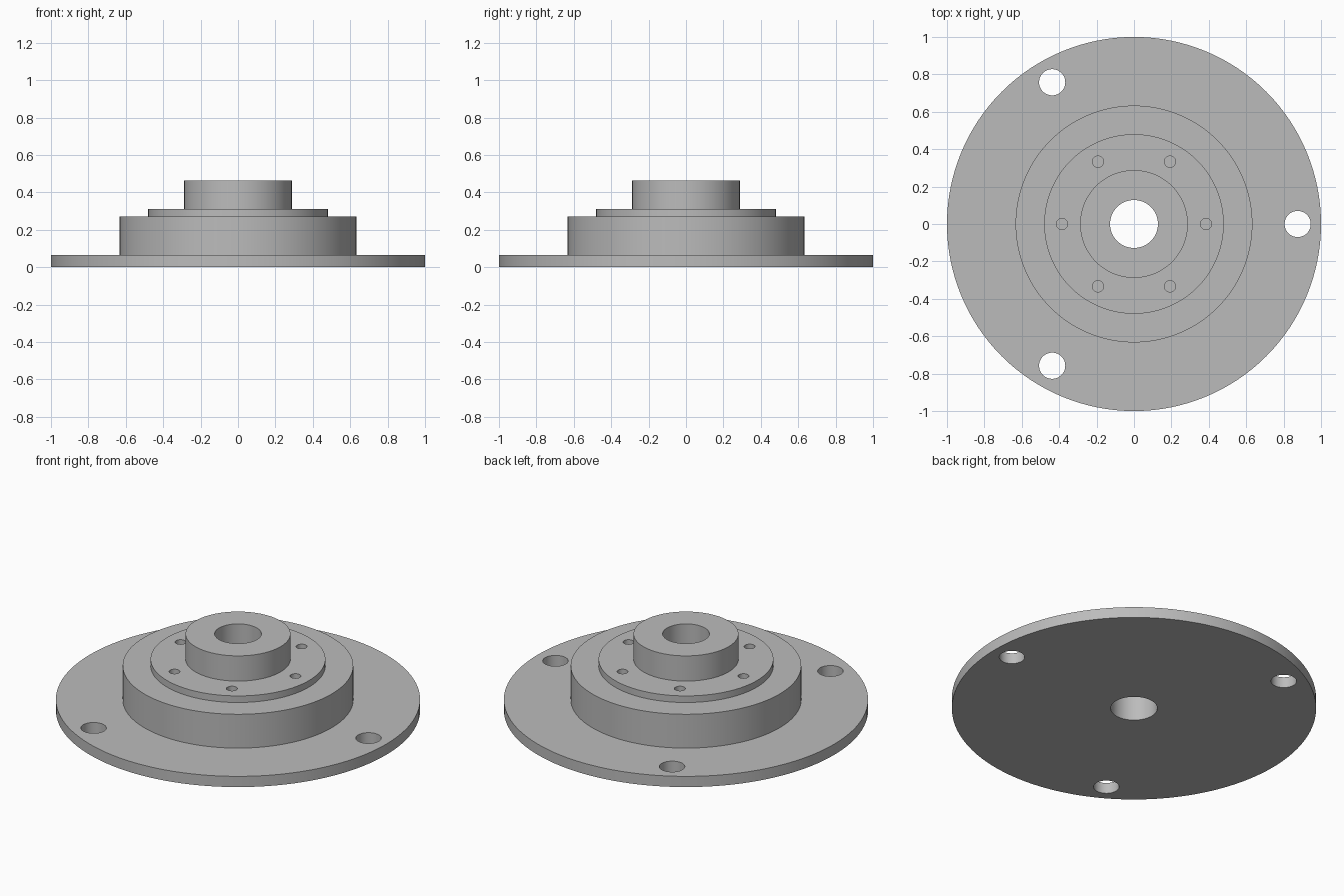
import bpy, bmesh, math
from mathutils import Matrix

old = bpy.data.objects.get("Cube")
if old:
    bpy.data.objects.remove(old, do_unlink=True)

GREY = (0.5, 0.5, 0.5, 1.0)
metal = bpy.data.materials.new("grey_metal")
metal.use_nodes = True
metal.diffuse_color = GREY
metal.node_tree.nodes["Principled BSDF"].inputs["Base Color"].default_value = GREY


def to_object(name, bm):
    bmesh.ops.recalc_face_normals(bm, faces=bm.faces[:])
    mesh = bpy.data.meshes.new(name)
    bm.to_mesh(mesh)
    bm.free()
    mesh.materials.append(metal)
    obj = bpy.data.objects.new(name, mesh)
    bpy.context.collection.objects.link(obj)
    return obj


def lathe(name, profile, steps=128):
    """Spin a closed (radius, height) outline around the z axis."""
    bm = bmesh.new()
    verts = [bm.verts.new((r, 0, z)) for r, z in profile]
    edges = [bm.edges.new((v, verts[(i + 1) % len(verts)])) for i, v in enumerate(verts)]
    bmesh.ops.spin(bm, geom=verts + edges, cent=(0, 0, 0), axis=(0, 0, 1),
                   angle=math.tau, steps=steps, use_duplicate=False)
    bmesh.ops.remove_doubles(bm, verts=bm.verts[:], dist=1e-4)
    return to_object(name, bm)


def drill_ring(bm, count, ring_radius, radius, z_low, z_high):
    """Add evenly spaced drill cylinders on a circle."""
    for i in range(count):
        angle = math.tau * i / count
        place = Matrix.Translation((ring_radius * math.cos(angle),
                                    ring_radius * math.sin(angle), (z_low + z_high) / 2))
        bmesh.ops.create_cone(bm, cap_ends=True, segments=48, radius1=radius,
                              radius2=radius, depth=z_high - z_low, matrix=place)


# Stepped flange: base plate, body, raised ring and bored hub
bore, hub, ring, body, plate = 0.128, 0.288, 0.48, 0.633, 1.0
plate_top, body_top, ring_top, hub_top = 0.065, 0.27, 0.31, 0.463
flange = lathe("stepped_flange", [
    (bore, 0), (plate, 0), (plate, plate_top), (body, plate_top),
    (body, body_top), (ring, body_top), (ring, ring_top),
    (hub, ring_top), (hub, hub_top), (bore, hub_top)])

# Mounting holes go through the plate, the smaller bolt holes are blind
bm = bmesh.new()
drill_ring(bm, 3, 0.875, 0.07, -0.1, 0.2)
drill_ring(bm, 6, 0.385, 0.03, 0.17, 0.4)
drills = to_object("hole_drills", bm)
drills.hide_render = True

cut = flange.modifiers.new("holes", 'BOOLEAN')
cut.operation = 'DIFFERENCE'
cut.solver = 'EXACT'
cut.object = drills

bpy.ops.object.select_all(action='DESELECT')
flange.select_set(True)
bpy.context.view_layer.objects.active = flange
bpy.ops.object.modifier_apply(modifier=cut.name)
bpy.data.objects.remove(drills, do_unlink=True)
bpy.ops.object.shade_smooth_by_angle(angle=math.radians(30))
